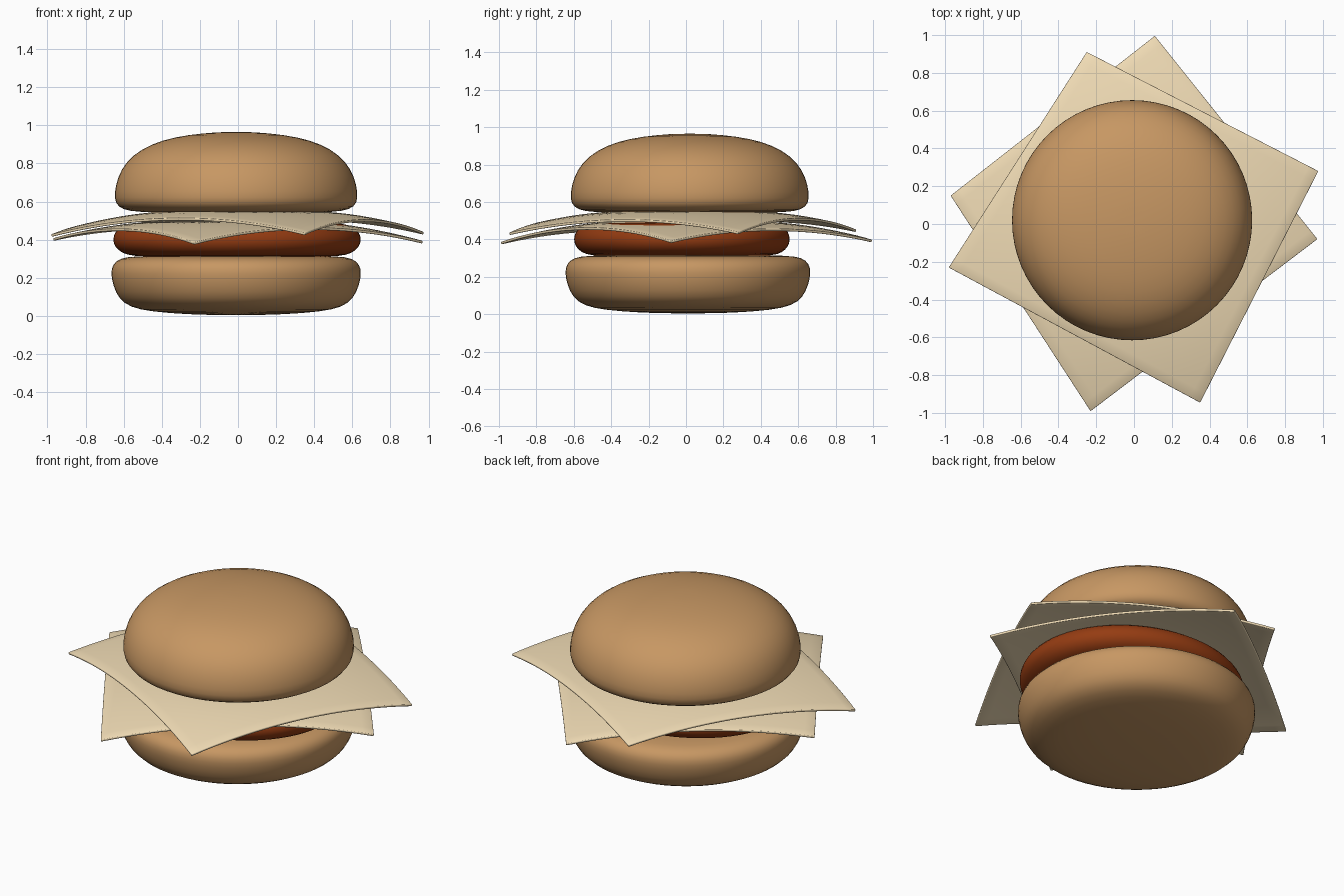
import bpy, bmesh, math
from mathutils import Vector

if "Cube" in bpy.data.objects:
    bpy.data.objects.remove(bpy.data.objects["Cube"])


def material(name, rgb):
    m = bpy.data.materials.new(name)
    m.diffuse_color = (*rgb, 1)
    m.use_nodes = True
    m.node_tree.nodes["Principled BSDF"].inputs["Base Color"].default_value = m.diffuse_color
    return m


bread = material("bread", (0.57, 0.31, 0.125))
meat = material("meat", (0.30, 0.045, 0.006))
dairy = material("dairy", (0.87, 0.71, 0.46))


def finish(name, bm, mat):
    bmesh.ops.recalc_face_normals(bm, faces=bm.faces)
    me = bpy.data.meshes.new(name)
    bm.to_mesh(me)
    bm.free()
    me.materials.append(mat)
    for p in me.polygons:
        p.use_smooth = True
    ob = bpy.data.objects.new(name, me)
    bpy.context.collection.objects.link(ob)
    return ob


def lathe(name, profile, centre, scale, mat, n=32):
    """Closed round part; profile is (radius, z) from bottom pole to top pole."""
    bm = bmesh.new()
    cx, cy = centre
    lo = bm.verts.new((cx, cy, profile[0][1]))
    hi = bm.verts.new((cx, cy, profile[-1][1]))
    rings = []
    for r, z in profile[1:-1]:
        rings.append([bm.verts.new((cx + r * scale[0] * math.cos(math.tau * i / n),
                                    cy + r * scale[1] * math.sin(math.tau * i / n), z))
                      for i in range(n)])
    for i in range(n):
        j = (i + 1) % n
        bm.faces.new((lo, rings[0][j], rings[0][i]))
        bm.faces.new((hi, rings[-1][i], rings[-1][j]))
        for a, b in zip(rings, rings[1:]):
            bm.faces.new((a[i], a[j], b[j], b[i]))
    ob = finish(name, bm, mat)
    sub = ob.modifiers.new("smooth", 'SUBSURF')
    sub.levels = sub.render_levels = 1
    return ob


# Buns and patty
lathe("bottom_bun", [(0, 0.003), (0.25, 0.007), (0.45, 0.022), (0.56, 0.045), (0.62, 0.09),
                     (0.65, 0.16), (0.662, 0.225), (0.652, 0.27), (0.615, 0.302),
                     (0.54, 0.314), (0.3, 0.315), (0, 0.315)],
      (-0.01, 0.01), (1, 1), bread)
lathe("patty", [(0, 0.31), (0.4, 0.31), (0.55, 0.312), (0.61, 0.33), (0.645, 0.362),
                (0.657, 0.4), (0.645, 0.44), (0.61, 0.472), (0.54, 0.488),
                (0.35, 0.494), (0, 0.496)],
      (-0.005, -0.022), (1, 0.888), meat)
lathe("top_bun", [(0, 0.54), (0.35, 0.54), (0.52, 0.545), (0.6, 0.557), (0.64, 0.59),
                  (0.642, 0.65), (0.625, 0.73), (0.58, 0.81), (0.5, 0.876),
                  (0.39, 0.923), (0.25, 0.951), (0.1, 0.964), (0, 0.965)],
      (-0.01, 0.02), (1, 1), bread)


# Cheese slices: square sheets with drooping corners
def cheese(name, corners, top, drop, n=24):
    a, b, c, d = [Vector(p) for p in corners]
    mid = (a + b + c + d) / 4
    bm = bmesh.new()
    grid = []
    for i in range(n + 1):
        row = []
        for j in range(n + 1):
            u, v = i / n, j / n
            p = a.lerp(b, u).lerp(d.lerp(c, u), v)
            t = max(0, (p - mid).length - 0.4) / 0.6
            row.append(bm.verts.new((p.x, p.y, top - drop * t ** 1.6)))
        grid.append(row)
    for i in range(n):
        for j in range(n):
            bm.faces.new((grid[i][j], grid[i + 1][j], grid[i + 1][j + 1], grid[i][j + 1]))
    bmesh.ops.recalc_face_normals(bm, faces=bm.faces)
    if sum(f.normal.z for f in bm.faces) < 0:
        bmesh.ops.reverse_faces(bm, faces=bm.faces)
    ob = finish(name, bm, dairy)
    sol = ob.modifiers.new("thickness", 'SOLIDIFY')
    sol.thickness = 0.014
    sol.offset = 0
    bev = ob.modifiers.new("soft_edge", 'BEVEL')
    bev.width = 0.004
    bev.segments = 2
    bev.limit_method = 'ANGLE'
    bev.angle_limit = math.radians(50)
    return ob


cheese("lower_cheese", [(0.11, 0.995), (0.97, -0.08), (-0.23, -0.99), (-0.97, 0.15)], 0.487, 0.1)
cheese("upper_cheese", [(-0.25, 0.91), (0.975, 0.28), (0.35, -0.945), (-0.98, -0.23)], 0.54, 0.11)
